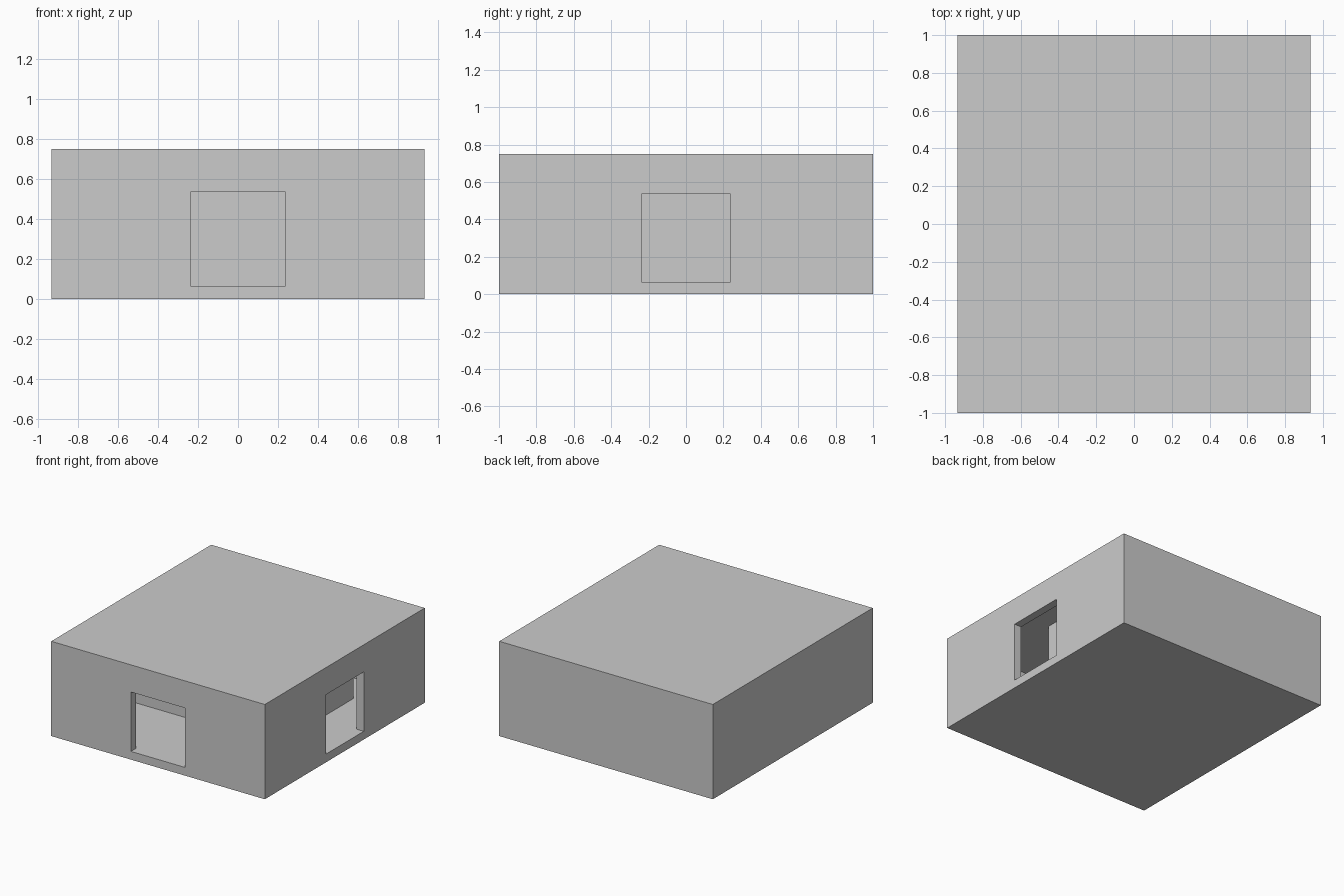
import bpy

if "Cube" in bpy.data.objects:
    bpy.data.objects.remove(bpy.data.objects["Cube"])

X, Y, H = 0.935, 1.0, 0.75      # outer half sizes and height
T = 0.0625                      # wall thickness
FLOOR, CEIL = 0.065, 0.6875
IX, IY = X - T, Y - T           # inside faces of the outer walls
PX, PY = 0.555, -0.305          # outer faces of the inner partition
DOOR_Y = 0.65                   # where the partition stops


def box(name, x0, x1, y0, y1, z0, z1):
    bpy.ops.mesh.primitive_cube_add(
        size=1, location=((x0 + x1) / 2, (y0 + y1) / 2, (z0 + z1) / 2))
    ob = bpy.context.object
    ob.name = name
    ob.scale = (x1 - x0, y1 - y0, z1 - z0)
    bpy.ops.object.transform_apply(location=True, rotation=False, scale=True)
    return ob


def carve(target, *dims):
    cutter = box("cutter", *dims)
    cutter.hide_render = True
    mod = target.modifiers.new("carve", 'BOOLEAN')
    mod.operation = 'DIFFERENCE'
    mod.solver = 'EXACT'
    mod.object = cutter
    bpy.context.view_layer.objects.active = target
    bpy.ops.object.modifier_apply(modifier=mod.name)
    bpy.data.objects.remove(cutter, do_unlink=True)


# solid building block
shell = box("building_shell", -X, X, -Y, Y, 0, H)

# front hall, side hall, back room and the opening between them
carve(shell, -IX, IX, -IY, PY, FLOOR, CEIL)
carve(shell, PX, IX, PY - 0.1, IY, FLOOR, CEIL)
carve(shell, -IX, PX - T, PY + T, IY, FLOOR, CEIL)
carve(shell, PX - T - 0.05, PX + 0.05, DOOR_Y, IY, FLOOR, CEIL)

# openings in the front and right walls
W = 0.2375
carve(shell, -W, W, -Y - 0.1, -IY + 0.1, FLOOR, 0.535)
carve(shell, IX - 0.1, X + 0.1, -W, W, FLOOR, 0.535)
